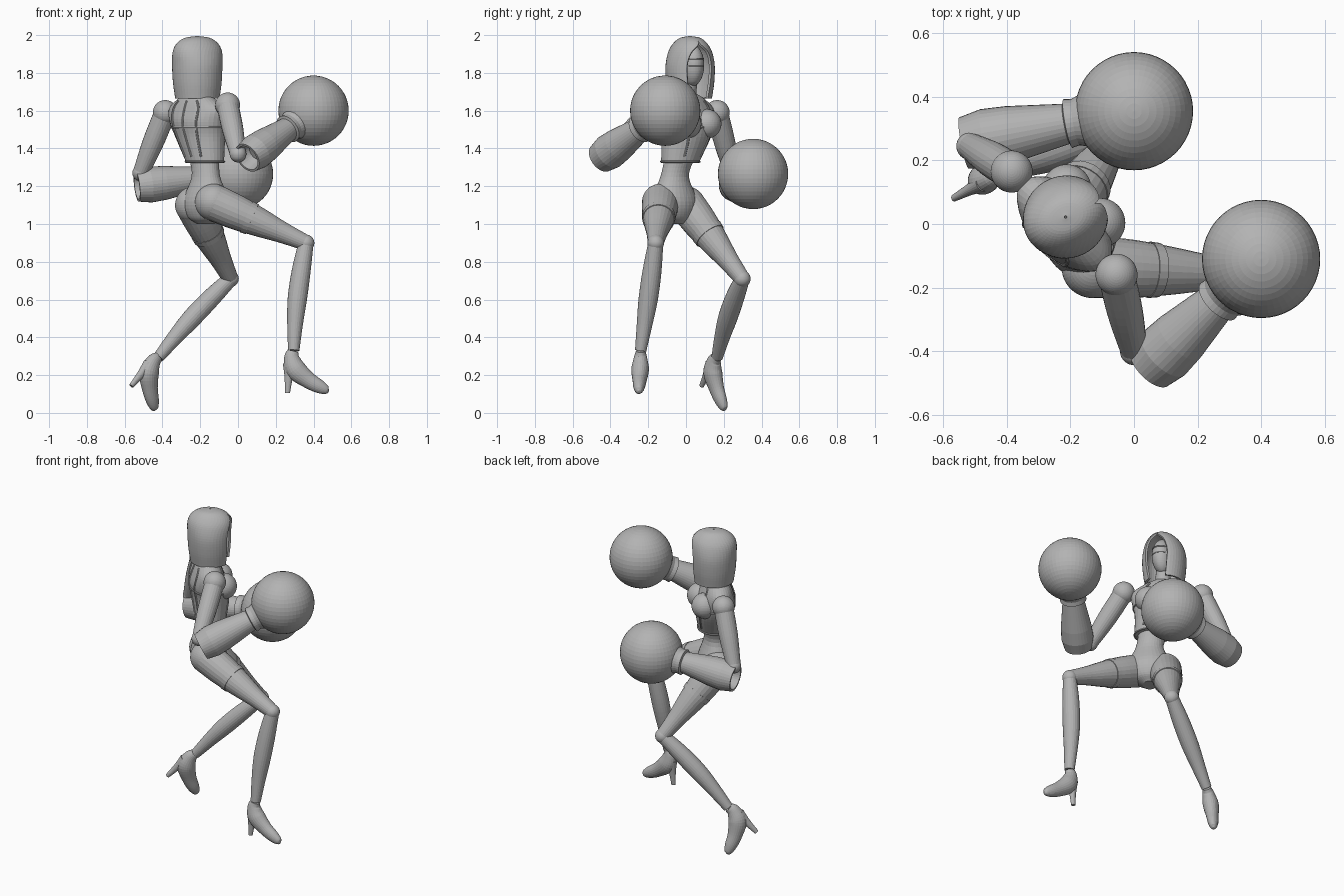
import bpy, bmesh
from math import sin, cos, pi, radians
from mathutils import Vector

if "Cube" in bpy.data.objects:
    bpy.data.objects.remove(bpy.data.objects["Cube"])

grey = bpy.data.materials.new("plain_grey")
grey.use_nodes = True
grey.diffuse_color = (.45, .45, .45, 1)
grey.node_tree.nodes["Principled BSDF"].inputs["Base Color"].default_value = grey.diffuse_color
parts = []

FRONT = Vector((1, 1, 0)).normalized()     # direction the body faces
SIDE = Vector((1, -1, 0)).normalized()     # towards the body's right arm
UP = Vector((0, 0, 1))


def finish(name, bm):
    bmesh.ops.remove_doubles(bm, verts=bm.verts, dist=.0005)
    bmesh.ops.recalc_face_normals(bm, faces=bm.faces)
    mesh = bpy.data.meshes.new(name)
    bm.to_mesh(mesh)
    bm.free()
    mesh.materials.append(grey)
    ob = bpy.data.objects.new(name, mesh)
    bpy.context.collection.objects.link(ob)
    parts.append(ob)
    return ob


def loft(name, rings, closed=True):
    """Skin a stack of rings; closed rings also get end caps."""
    bm = bmesh.new()
    rows = [[bm.verts.new(p) for p in points] for points in rings]
    count = len(rows[0])
    for low, high in zip(rows, rows[1:]):
        for i in range(count if closed else count - 1):
            j = (i + 1) % count
            bm.faces.new((low[i], low[j], high[j], high[i]))
    if closed:
        bm.faces.new(rows[0])
        bm.faces.new(rows[-1])
    return finish(name, bm)


def ring(centre, u, v, width, depth, count=24):
    angles = [2 * pi * i / count for i in range(count)]
    return [centre + u * width * cos(a) + v * depth * sin(a) for a in angles]


def spline(points, steps=5):
    """Catmull-Rom through rows of any length."""
    p = [Vector(q) for q in points]
    p = [p[0] * 2 - p[1]] + p + [p[-1] * 2 - p[-2]]
    out = []
    for a, b, c, d in zip(p, p[1:], p[2:], p[3:]):
        for k in range(steps):
            t = k / steps
            out.append(b + ((c - a) * t + (a * 2 - b * 5 + c * 4 - d) * t * t
                            + (b * 3 - a - c * 3 + d) * t ** 3) / 2)
    return out + [p[-2]]


def tube(name, points, count=24, across=None, flat=1):
    """Round form through (x, y, z, radius) rows, narrowed along across."""
    rows = spline(points)
    path = [Vector(row[:3]) for row in rows]
    u = across or (path[1] - path[0]).orthogonal()
    rings = []
    for i, row in enumerate(rows):
        t = (path[min(i + 1, len(path) - 1)] - path[max(i - 1, 0)]).normalized()
        u = (u - t * u.dot(t)).normalized()
        radius = max(row[3], .002)
        rings.append(ring(path[i], u, t.cross(u), radius * flat, radius, count))
    return loft(name, rings)


def limb(name, start, end, radii, bulge=Vector()):
    """Tube with evenly spaced radii, bowed sideways by bulge."""
    rows = []
    for i, radius in enumerate(radii):
        t = i / (len(radii) - 1)
        rows.append((*(start.lerp(end, t) + bulge * sin(pi * t)), radius))
    return tube(name, rows)


def ball(name, centre, radius, scale=(1, 1, 1), turn=0):
    bm = bmesh.new()
    bmesh.ops.create_uvsphere(bm, u_segments=48, v_segments=24, radius=radius)
    ob = finish(name, bm)
    ob.location, ob.scale, ob.rotation_euler.z = centre, scale, turn


def turned(name, start, end, profile):
    """Lathe (distance, radius) rows along the line from start to end."""
    t = (end - start).normalized()
    u = t.orthogonal().normalized()
    loft(name, [ring(start + t * d, u, t.cross(u), r, r, 32) for d, r in profile])


# Torso rows: x, y, z, half width, half depth
jacket = spline([(-.175, -.03, 1.33, .112, .09), (-.2, 0, 1.46, .15, .11),
                 (-.215, 0, 1.54, .175, .112), (-.22, 0, 1.61, .185, .09),
                 (-.22, 0, 1.66, .125, .07), (-.22, 0, 1.69, .06, .05)])
hips = spline([(-.18, -.03, 1.36, .09, .07), (-.17, -.06, 1.25, .083, .068),
               (-.17, -.06, 1.12, .14, .105), (-.17, -.06, 1.04, .11, .09),
               (-.17, -.06, 1, .04, .05)])
for name, rows in (("jacket", jacket), ("waist_and_hips", hips)):
    loft(name, [ring(Vector(r[:3]), SIDE, FRONT, r[3], r[4], 32) for r in rows])


def on_jacket(row, degrees):
    a = radians(degrees)
    point = Vector(row[:3]) + SIDE * row[3] * cos(a) + FRONT * row[4] * sin(a)
    return (*point, .006)


# Raised jacket seams, round the body and up it
for row in (jacket[0], jacket[8]):
    tube("jacket_round_seam", [on_jacket(row, d) for d in range(0, 361, 15)], 8)
for degrees in (60, 120, 240, 270, 300):
    tube("jacket_upright_seam", [on_jacket(row, degrees) for row in jacket[1:22:3]], 8)

chest = Vector((-.215, 0, 1.53)) + FRONT * .08
for side in (-1, 1):
    ball("bust", chest + SIDE * side * .075, .078)

# Neck, head and mask lines
limb("neck", Vector((-.22, 0, 1.62)), Vector((-.21, .02, 1.78)), (.055, .045, .045))
YAW = radians(25)
FACE = Vector((cos(YAW), sin(YAW), 0))
CHEEK = UP.cross(FACE)
HEAD = Vector((-.215, .022, 0))
ball("head", HEAD + FACE * .02 + UP * 1.84, .1, (.8, .62, 1.12), YAW)
for height in (1.835, 1.875):
    points = [HEAD + FACE * (.02 + .079 * cos(a / 5)) + CHEEK * .06 * sin(a / 5) + UP * height
              for a in range(-4, 5)]
    tube("mask_seam", [(*p, .004) for p in points], 8)

# Hood rows: height, half depth, half width, half angle of the face opening
hood_rows = spline([(1.665, .118, .115, .5), (1.75, .13, .127, .55), (1.84, .135, .129, .58),
                    (1.91, .135, .112, .45), (1.955, .115, .085, .05),
                    (1.985, .07, .05, 0), (1.995, .004, .004, 0)])
arcs = []
for height, depth, width, gap in hood_rows:
    gap = max(gap, 0)
    angles = [gap + (pi - gap) * i / 18 for i in range(37)]
    arcs.append([HEAD + FACE * depth * cos(a) + CHEEK * width * sin(a) + UP * height
                 for a in angles])
hood = loft("hood", arcs, closed=False)
hood.modifiers.new("thickness", "SOLIDIFY").thickness = .014

# Arms: shoulder, elbow, gauntlet end, glove centre
arms = {"right": ((-.055, -.16, 1.63), (0, -.4, 1.37), (.05, -.45, 1.35), (.4, -.11, 1.6)),
        "left": ((-.385, .165, 1.59), (-.515, .245, 1.27), (-.535, .255, 1.2), (0, .355, 1.265))}
gauntlet = [(.07, .045), (.05, .06), (0, .07), (0, .082), (.07, .095), (.15, .09),
            (.33, .064), (.335, .078), (.36, .074), (.4, .088), (.44, .11)]
for side, joints in arms.items():
    shoulder, elbow, cuff, fist = map(Vector, joints)
    ball(side + "_shoulder", shoulder, .066)
    limb(side + "_upper_arm", shoulder, elbow, (.058, .056, .042))
    ball(side + "_elbow", elbow, .044)
    turned(side + "_gauntlet", cuff, fist, gauntlet)
    ball(side + "_boxing_glove", fist, .186)

# Legs: hip, knee, ankle, tip of toe, tip of heel
legs = {"right": ((-.13, -.135, 1.115), (.36, -.16, .9), (.295, -.24, .33),
                  (.482, -.25, .117), (.262, -.245, .105)),
        "left": ((-.235, .005, 1.1), (-.04, .298, .71), (-.42, .165, .295),
                 (-.437, .209, .006), (-.56, .085, .15))}
# Shoe rows: distance towards the toe, distance towards the heel, radius
shoe = [(0, .004, .03), (.024, .034, .042), (.082, .058, .055), (.166, .046, .044),
        (.232, .024, .036), (.273, .007, .022), (.284, 0, .002)]
heel = [(.037, .063, .035), (.088, .113, .022), (.147, .173, .013)]
thigh_radii = (.098, .092, .076, .056, .042)
for side, joints in legs.items():
    hip, knee, ankle, toe_tip, heel_tip = map(Vector, joints)
    toe = (toe_tip - ankle).normalized()
    back = heel_tip - ankle
    back = (back - toe * back.dot(toe)).normalized()
    ball(side + "_hip", hip, thigh_radii[0])
    limb(side + "_thigh", hip, knee, thigh_radii)
    ball(side + "_knee", knee, .044)
    limb(side + "_shin", knee, ankle, (.04, .05, .051, .041, .03), back * .018)
    for name, rows in (("_shoe", shoe), ("_shoe_heel", heel)):
        path = [(*(ankle + toe * t + back * b), r) for t, b, r in rows]
        tube(side + name, path, across=toe.cross(back), flat=.85)
    # Thin garter band wrapped round the thigh
    limb(side + "_garter", hip.lerp(knee, .36), hip.lerp(knee, .42), (.089, .086))

for ob in bpy.context.view_layer.objects:
    ob.select_set(ob in parts)
bpy.context.view_layer.objects.active = parts[0]
bpy.ops.object.shade_smooth_by_angle(angle=radians(40))
